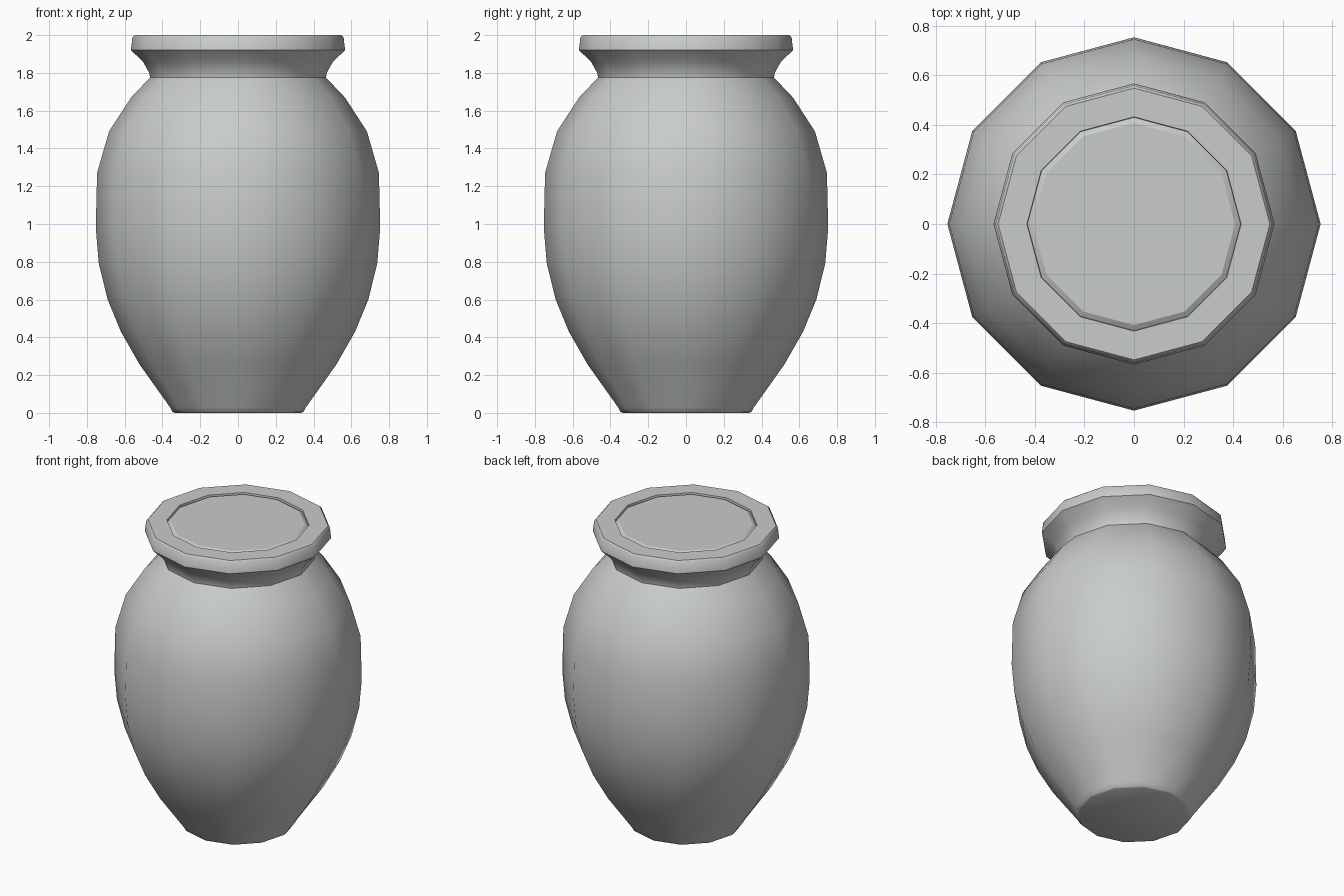
import bpy
import bmesh
import math

SIDES = 12

cube = bpy.data.objects.get("Cube")
if cube:
    bpy.data.objects.remove(cube, do_unlink=True)

# One pale stone colour for the whole vessel
stone = bpy.data.materials.new("pale grey stone")
stone.use_nodes = True
colour = (0.58, 0.605, 0.59, 1.0)
stone.diffuse_color = colour
stone.node_tree.nodes["Principled BSDF"].inputs["Base Color"].default_value = colour


def turned(name, profile, smooth_angle, cap_start=False, cap_end=False):
    """Turn a (radius, height) profile around z, listed from bottom to top."""
    bm = bmesh.new()
    rings = []
    for r, z in profile:
        rings.append([bm.verts.new((r * math.cos(math.tau * i / SIDES),
                                    r * math.sin(math.tau * i / SIDES), z))
                      for i in range(SIDES)])
    for low, high in zip(rings, rings[1:]):
        for i in range(SIDES):
            j = (i + 1) % SIDES
            bm.faces.new((low[i], low[j], high[j], high[i]))
    if cap_start:
        bm.faces.new(rings[0][::-1])
    if cap_end:
        bm.faces.new(rings[-1])
    mesh = bpy.data.meshes.new(name)
    bm.to_mesh(mesh)
    bm.free()
    mesh.materials.append(stone)
    obj = bpy.data.objects.new(name, mesh)
    bpy.context.collection.objects.link(obj)
    bpy.ops.object.select_all(action='DESELECT')
    obj.select_set(True)
    bpy.context.view_layer.objects.active = obj
    bpy.ops.object.shade_smooth_by_angle(angle=math.radians(smooth_angle))
    return obj


# Body, neck and flared rim
turned("jar_body", [
    (0.335, 0.0), (0.347, 0.006), (0.36, 0.03), (0.52, 0.255), (0.62, 0.43),
    (0.69, 0.60), (0.737, 0.79), (0.753, 0.98), (0.746, 1.27), (0.683, 1.49),
    (0.566, 1.67), (0.466, 1.775), (0.47, 1.80), (0.503, 1.86),
    (0.567, 1.92), (0.559, 1.988), (0.548, 2.0), (0.432, 2.0), (0.43, 1.985),
], 48, cap_start=True)

# Stopper set into the mouth, with a chamfered edge
turned("mouth_stopper", [
    (0.43, 1.95), (0.43, 1.986), (0.408, 1.999),
], 25, cap_start=True, cap_end=True)
